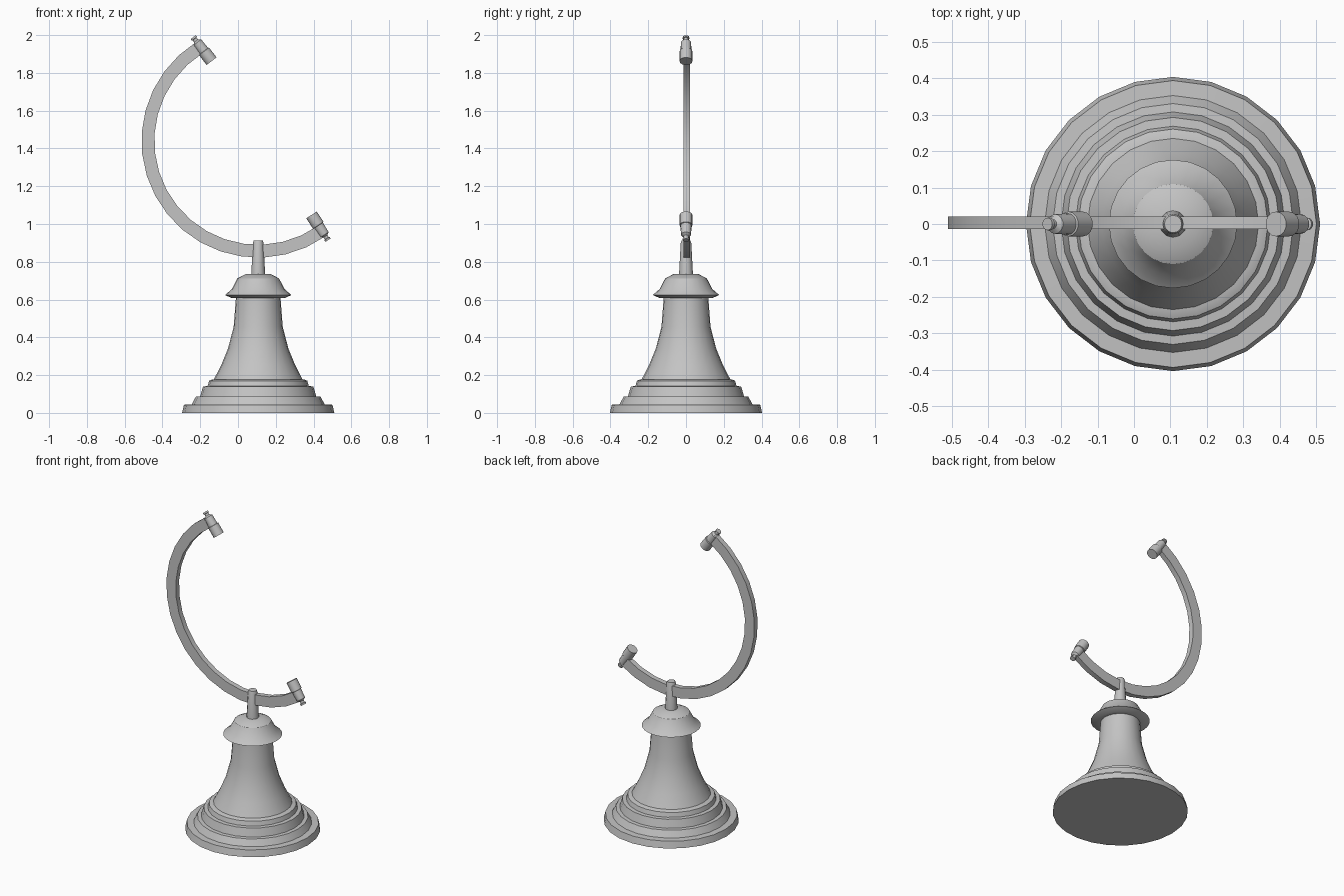
import bpy, bmesh, math
from mathutils import Matrix, Vector

if "Cube" in bpy.data.objects:
    bpy.data.objects.remove(bpy.data.objects["Cube"])

grey = bpy.data.materials.new("plain_grey")
grey.use_nodes = True
color = (0.55, 0.55, 0.55, 1)
grey.diffuse_color = color
grey.node_tree.nodes["Principled BSDF"].inputs["Base Color"].default_value = color

CX = 0.107          # axis of the stand
RING_Z = 1.44       # height of the arm's centre


def finish(name, bm, angle=30):
    bmesh.ops.recalc_face_normals(bm, faces=bm.faces)
    mesh = bpy.data.meshes.new(name)
    bm.to_mesh(mesh)
    bm.free()
    obj = bpy.data.objects.new(name, mesh)
    bpy.context.collection.objects.link(obj)
    mesh.materials.append(grey)
    bpy.ops.object.select_all(action="DESELECT")
    obj.select_set(True)
    bpy.context.view_layer.objects.active = obj
    bpy.ops.object.shade_smooth_by_angle(angle=math.radians(angle))
    return obj


def lathe(name, profile, sides, matrix):
    """Capped turned solid from (radius, height) pairs."""
    bm = bmesh.new()
    rings = []
    for r, z in profile:
        rings.append([bm.verts.new((r * math.cos(a), r * math.sin(a), z))
                      for a in (math.tau * i / sides for i in range(sides))])
    for low, high in zip(rings, rings[1:]):
        for i in range(sides):
            j = (i + 1) % sides
            bm.faces.new((low[i], low[j], high[j], high[i]))
    bm.faces.new(rings[0])
    bm.faces.new(rings[-1])
    bm.transform(matrix)
    return finish(name, bm)


stand = Matrix.Translation((CX, 0, 0))

# Stepped foot
lathe("stepped_foot", [(0.403, 0), (0.393, 0.043), (0.352, 0.045), (0.33, 0.086),
                       (0.307, 0.088), (0.292, 0.14), (0.268, 0.142), (0.26, 0.17),
                       (0.24, 0.178)], 24, stand)
# Flared bell column
lathe("bell_column", [(0.236, 0.175), (0.195, 0.255), (0.16, 0.34), (0.13, 0.455),
                      (0.118, 0.61)], 24, stand)
# Overhanging collar
lathe("collar", [(0.115, 0.607), (0.14, 0.608), (0.176, 0.624), (0.14, 0.655),
                 (0.11, 0.712), (0.066, 0.735)], 24, stand)
# Post that holds the arm
lathe("post", [(0.037, 0.73), (0.028, 0.9), (0.024, 0.912)], 12, stand)

# Half-ring arm
bm = bmesh.new()
sections = []
STEPS = 17
for i in range(STEPS + 1):
    a = math.radians(122 + (305 - 122) * i / STEPS)
    sections.append([bm.verts.new((CX + r * math.cos(a), y, RING_Z + r * math.sin(a)))
                     for r, y in ((0.55, -0.014), (0.618, -0.014), (0.618, 0.02), (0.55, 0.02))])
for s, t in zip(sections, sections[1:]):
    for k in range(4):
        m = (k + 1) % 4
        bm.faces.new((s[k], s[m], t[m], t[k]))
bm.faces.new(sections[0])
bm.faces.new(sections[-1])
finish("half_ring_arm", bm)

# Pivot knobs at both arm ends, turned from the inner end outwards
knob = [(0.034, 0), (0.034, 0.065), (0.029, 0.067), (0.027, 0.125), (0.013, 0.135),
        (0.012, 0.148), (0.018, 0.15), (0.017, 0.16)]
for name, inner, outer in (("upper_pivot", (-0.14, 0, 1.862), (-0.238, 0, 1.99)),
                           ("lower_pivot", (0.389, 0, 1.048), (0.476, 0, 0.915))):
    axis = Vector(outer) - Vector(inner)
    lathe(name, knob, 14,
          Matrix.Translation(inner) @ axis.to_track_quat("Z", "Y").to_matrix().to_4x4())
